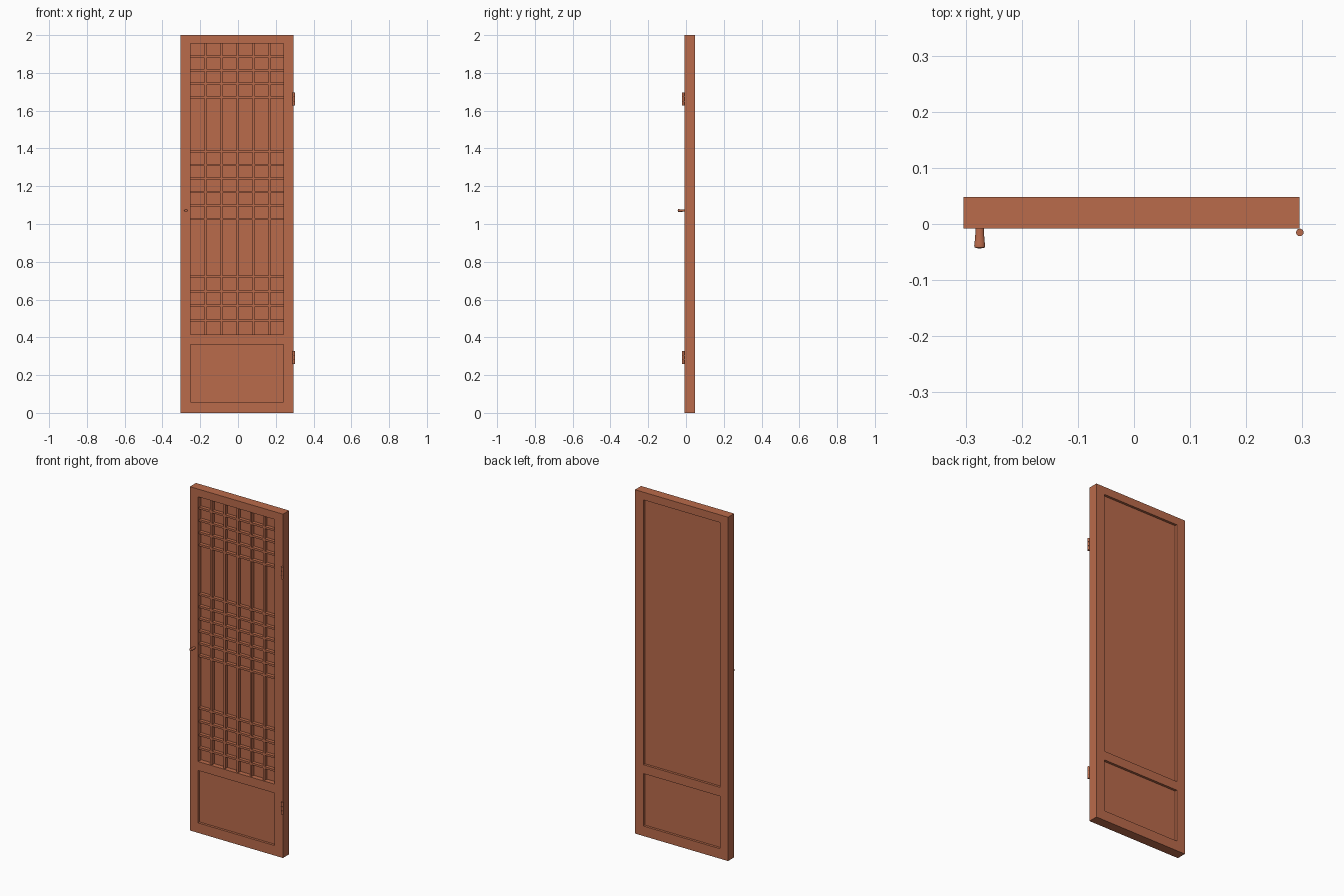
import bpy, bmesh, math
from mathutils import Matrix

default = bpy.data.objects.get("Cube")
if default:
    bpy.data.objects.remove(default, do_unlink=True)

wood = bpy.data.materials.new("reddish brown wood")
wood.use_nodes = True
colour = (0.49, 0.145, 0.07, 1)
wood.diffuse_color = colour
wood.node_tree.nodes["Principled BSDF"].inputs["Base Color"].default_value = colour


def finish(bm, name):
    bmesh.ops.recalc_face_normals(bm, faces=bm.faces)
    mesh = bpy.data.meshes.new(name)
    bm.to_mesh(mesh)
    bm.free()
    mesh.materials.append(wood)
    obj = bpy.data.objects.new(name, mesh)
    bpy.context.collection.objects.link(obj)
    return obj


def box(bm, x0, x1, y0, y1, z0, z1):
    centre = Matrix.Translation(((x0 + x1) / 2, (y0 + y1) / 2, (z0 + z1) / 2))
    size = Matrix.Diagonal((x1 - x0, y1 - y0, z1 - z0, 1))
    bmesh.ops.create_cube(bm, size=1, matrix=centre @ size)


def lathe(name, profile, matrix, segments=24):
    """Spin (radius, height) points around z, then place the result."""
    bm = bmesh.new()
    verts = [bm.verts.new((r, 0, h)) for r, h in profile]
    edges = [bm.edges.new(pair) for pair in zip(verts, verts[1:])]
    bmesh.ops.spin(bm, geom=verts + edges, cent=(0, 0, 0), axis=(0, 0, 1),
                   angle=math.tau, steps=segments)
    bmesh.ops.remove_doubles(bm, verts=bm.verts, dist=1e-5)
    bmesh.ops.transform(bm, matrix=matrix, verts=bm.verts)
    obj = finish(bm, name)
    bpy.ops.object.select_all(action="DESELECT")
    obj.select_set(True)
    bpy.context.view_layer.objects.active = obj
    bpy.ops.object.shade_smooth_by_angle(angle=math.radians(35))


FRONT, BACK = -0.008, 0.048
XS = (-0.304, -0.251, 0.241, 0.295)
ZS = (0, 0.058, 0.363, 0.415, 1.955, 2)

# Frame: a grid with two openings, extruded to its thickness
bm = bmesh.new()
grid = [[bm.verts.new((x, FRONT, z)) for z in ZS] for x in XS]
for i in range(len(XS) - 1):
    for j in range(len(ZS) - 1):
        if i == 1 and j in (1, 3):
            continue
        bm.faces.new((grid[i][j], grid[i + 1][j],
                      grid[i + 1][j + 1], grid[i][j + 1]))
slab = bmesh.ops.extrude_face_region(bm, geom=bm.faces[:])
moved = [v for v in slab["geom"] if isinstance(v, bmesh.types.BMVert)]
bmesh.ops.translate(bm, vec=(0, BACK - FRONT, 0), verts=moved)
bmesh.ops.dissolve_limit(bm, angle_limit=0.01, verts=bm.verts, edges=bm.edges)
finish(bm, "door_frame")

# Recessed panels
for name, front, z0, z1 in (("lower_panel", 0.006, ZS[1], ZS[2]),
                            ("upper_panel", 0.020, ZS[3], ZS[4])):
    bm = bmesh.new()
    box(bm, XS[1], XS[2], front, 0.034, z0, z1)
    finish(bm, name)

# Lattice: full height uprights and three groups of crossbars
HALF = 0.006
bm = bmesh.new()
for k in range(-2, 3):
    x = -0.003 + 0.0848 * k
    box(bm, x - HALF, x + HALF, 0, 0.021, ZS[3], ZS[4])
finish(bm, "lattice_uprights")

bm = bmesh.new()
for top, step, count in ((1.886, 0.0715, 4), (1.384, 0.0715, 6), (0.722, 0.0777, 4)):
    for k in range(count):
        z = top - k * step
        box(bm, XS[1], XS[2], 0.0005, 0.021, z - HALF, z + HALF)
finish(bm, "lattice_crossbars")

# Handle: a flared, slightly flattened knob pointing forward
lathe("door_knob",
      [(0, 0), (0.0078, 0), (0.0078, 0.010), (0.0092, 0.027),
       (0.0098, 0.030), (0.0092, 0.034), (0, 0.036)],
      Matrix.Translation((-0.275, FRONT, 1.071))
      @ Matrix.Diagonal((1, 1, 0.78, 1)) @ Matrix.Rotation(math.pi / 2, 4, "X"))

# Hinges: three knuckles with narrow grooves between them
R, GROOVE = 0.0067, 0.0055
for name, z in (("lower_hinge", 0.258), ("upper_hinge", 1.627)):
    profile = [(0, 0)]
    for k in range(3):
        a = k * 0.024
        profile += [(R, a), (R, a + 0.022)]
        if k < 2:
            profile += [(GROOVE, a + 0.022), (GROOVE, a + 0.024)]
    profile.append((0, 0.070))
    lathe(name, profile, Matrix.Translation((0.2955, -0.015, z)), 16)
